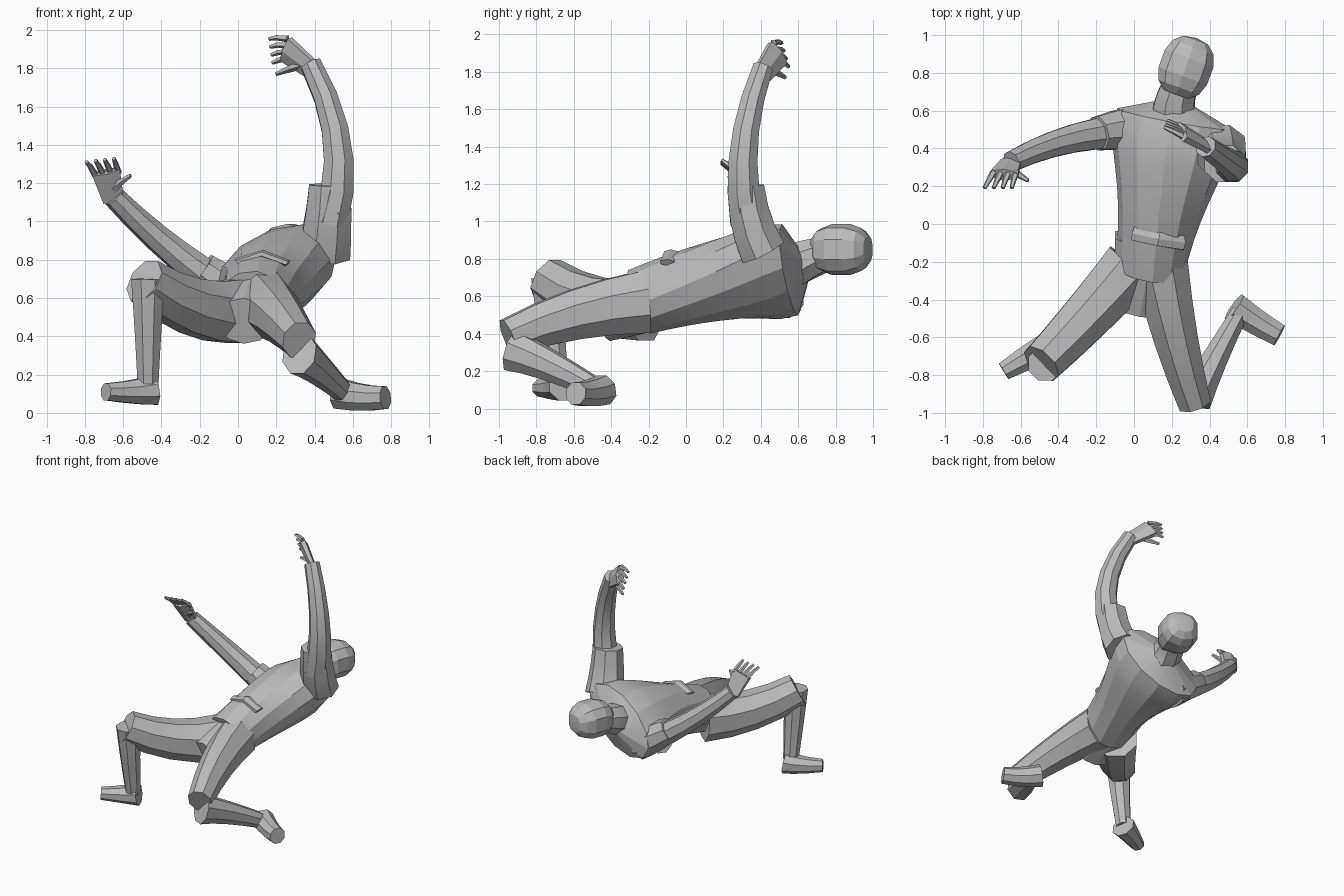
import bpy, bmesh, math
from mathutils import Vector, Matrix

if "Cube" in bpy.data.objects:
    bpy.data.objects.remove(bpy.data.objects["Cube"])

shade = 0.5
grey = bpy.data.materials.new("plain grey")
grey.use_nodes = True
grey.diffuse_color = (shade, shade, shade, 1)
grey.node_tree.nodes["Principled BSDF"].inputs["Base Color"].default_value = grey.diffuse_color

RIGHTWARD = Vector((1, 0, 0))
UPWARD = Vector((0, 0, 1))


def finish(name, bm):
    bmesh.ops.recalc_face_normals(bm, faces=bm.faces)
    mesh = bpy.data.meshes.new(name)
    bm.to_mesh(mesh)
    bm.free()
    mesh.materials.append(grey)
    obj = bpy.data.objects.new(name, mesh)
    bpy.context.collection.objects.link(obj)
    bpy.ops.object.select_all(action='DESELECT')
    obj.select_set(True)
    bpy.context.view_layer.objects.active = obj
    bpy.ops.object.shade_smooth_by_angle(angle=math.radians(15))


def tube(name, start, middle, end, size, along=UPWARD, sides=8, steps=4):
    """Curved tube through three points; size(t) gives half sizes and roll."""
    start, middle, end = Vector(start), Vector(middle), Vector(end)
    handle = middle * 2 - (start + end) / 2
    bm = bmesh.new()
    loops = []
    for i in range(steps + 1):
        t = i / steps
        centre = start.lerp(handle, t).lerp(handle.lerp(end, t), t)
        tangent = ((handle - start).lerp(end - handle, t)).normalized()
        u = (along - tangent * along.dot(tangent)).normalized()
        wide, deep, roll = size(t)
        u = Matrix.Rotation(math.radians(roll), 3, tangent) @ u
        v = tangent.cross(u)
        angles = [math.tau * (k + 0.5) / sides for k in range(sides)]
        loops.append([bm.verts.new(centre + u * math.cos(a) * wide + v * math.sin(a) * deep)
                      for a in angles])
    for lower, upper in zip(loops, loops[1:]):
        for k in range(sides):
            j = (k + 1) % sides
            bm.faces.new((lower[k], lower[j], upper[j], upper[k]))
    bm.faces.new(loops[0])
    bm.faces.new(loops[-1])
    finish(name, bm)


def limb(name, start, middle, end, first, last, flat=1.0, along=UPWARD, sides=8, steps=4):
    """Tube whose thickness changes evenly from first to last."""
    def size(t):
        wide = (first + (last - first) * t) * 1.06
        return wide, wide * flat, 0
    tube(name, start, middle, end, size, along, sides, steps)


def hand(side, wrist, knuckles, spread, reach, thumb_tip):
    """Flat palm, four fingers fanned along spread, and a thumb."""
    wrist, knuckles, spread = Vector(wrist), Vector(knuckles), Vector(spread)
    reach, thumb_tip = Vector(reach), Vector(thumb_tip)
    limb(side + "_palm", wrist, wrist.lerp(knuckles, 0.5), knuckles,
         0.06, 0.08, 0.4, spread, sides=6, steps=2)
    for k in range(4):
        offset = spread * (k - 1.5)
        base = knuckles + offset - reach * 0.2
        tip = knuckles + offset * 1.2 + reach
        bend = base.lerp(tip, 0.5) - (wrist - knuckles) * 0.06
        limb(f"{side}_finger_{k + 1}", base, bend, tip, 0.018, 0.01, sides=5, steps=2)
    root = wrist.lerp(knuckles, 0.3)
    bend = root.lerp(thumb_tip, 0.5) + reach * 0.1
    limb(side + "_thumb", root, bend, thumb_tip, 0.025, 0.01, sides=5, steps=2)


# Torso: widens to the chest, rounds off at the neck, left shoulder rolled high
def torso_size(t):
    cap = math.sqrt(1 - t ** 8)
    return (0.15 + 0.3 * t * t) * cap + 0.04, (0.15 + 0.07 * t) * cap + 0.03, -10 - 25 * t


tube("torso", (0.08, -0.25, 0.57), (0.16, 0.2, 0.69), (0.23, 0.66, 0.75),
     torso_size, RIGHTWARD, sides=12, steps=9)
limb("shirt_fold", (0, -0.05, 0.79), (0.13, -0.08, 0.83), (0.26, -0.1, 0.78),
     0.04, 0.04, 0.5, Vector((0, 1, 0)), sides=6, steps=2)

# Neck and a boxy head, tilted toward the right shoulder
limb("neck", (0.21, 0.56, 0.76), (0.22, 0.66, 0.8), (0.26, 0.76, 0.83), 0.12, 0.09)
bm = bmesh.new()
bmesh.ops.create_uvsphere(bm, u_segments=10, v_segments=7, radius=1)
for vert in bm.verts:
    vert.co = [math.copysign(abs(c) ** 0.8, c) for c in vert.co]
bm.transform(Matrix.Translation((0.275, 0.83, 0.85))
             @ Matrix.Rotation(math.radians(-20), 4, 'Z')
             @ Matrix.Diagonal((0.145, 0.165, 0.14, 1))
             @ Matrix.Rotation(math.radians(90), 4, 'X'))
finish("head", bm)

# Pelvis and shorts
limb("pelvis", (0.09, -0.08, 0.61), (0.06, -0.28, 0.54), (0.03, -0.45, 0.48),
     0.19, 0.14, 0.85, RIGHTWARD, sides=10)
limb("right_thigh", (-0.01, -0.22, 0.53), (-0.25, -0.49, 0.56), (-0.49, -0.74, 0.69),
     0.17, 0.12, 0.92)
limb("left_thigh", (0.14, -0.22, 0.57), (0.22, -0.6, 0.5), (0.32, -0.95, 0.38),
     0.17, 0.1, 0.88)

# Lower legs and shoes
limb("right_shin", (-0.47, -0.74, 0.7), (-0.47, -0.72, 0.45), (-0.47, -0.68, 0.14),
     0.09, 0.055, along=RIGHTWARD)
limb("right_shoe", (-0.44, -0.65, 0.12), (-0.55, -0.7, 0.11), (-0.69, -0.78, 0.11),
     0.08, 0.045, 1.1, steps=3)
limb("left_shin", (0.32, -0.93, 0.31), (0.42, -0.73, 0.23), (0.56, -0.47, 0.1),
     0.11, 0.055, 0.85)
limb("left_shoe", (0.53, -0.44, 0.1), (0.65, -0.52, 0.08), (0.77, -0.59, 0.08),
     0.08, 0.06, steps=3)

# Left arm, raised
limb("left_sleeve", (0.45, 0.41, 0.84), (0.47, 0.35, 1), (0.48, 0.32, 1.19),
     0.14, 0.11, 0.9, along=RIGHTWARD, steps=3)
limb("left_arm", (0.48, 0.33, 1), (0.52, 0.31, 1.4), (0.38, 0.41, 1.82),
     0.095, 0.055, along=RIGHTWARD, steps=5)
hand("left", (0.39, 0.41, 1.79), (0.25, 0.49, 1.9), (0.005, 0.01, -0.035),
     (-0.08, 0.04, -0.01), (0.2, 0.53, 1.77))

# Right arm, reaching outward
limb("right_sleeve", (0.05, 0.5, 0.6), (-0.06, 0.5, 0.66), (-0.19, 0.48, 0.75),
     0.13, 0.09, steps=3)
limb("right_arm", (-0.08, 0.49, 0.66), (-0.37, 0.44, 0.87), (-0.65, 0.33, 1.13),
     0.09, 0.055, steps=5)
hand("right", (-0.65, 0.33, 1.11), (-0.69, 0.26, 1.26), (0.04, 0, 0.005),
     (-0.03, -0.07, 0.06), (-0.56, 0.23, 1.24))
